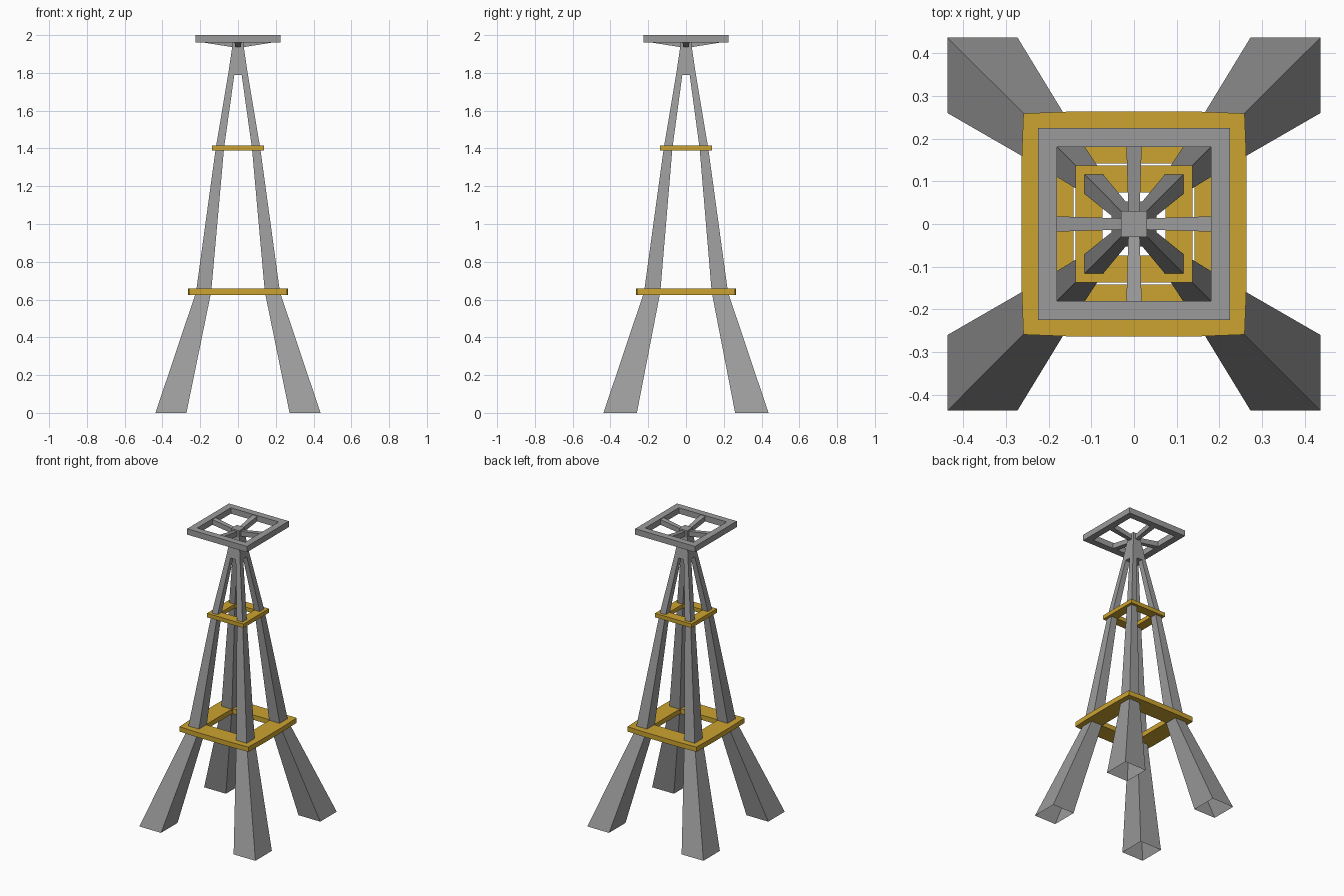
import bpy, bmesh

if "Cube" in bpy.data.objects:
    bpy.data.objects.remove(bpy.data.objects["Cube"])


def material(name, rgb):
    m = bpy.data.materials.new(name)
    m.diffuse_color = (*rgb, 1)
    m.use_nodes = True
    m.node_tree.nodes["Principled BSDF"].inputs["Base Color"].default_value = m.diffuse_color
    return m


GREY = material("steel grey", (0.33, 0.33, 0.33))
YELLOW = material("platform yellow", (0.60, 0.37, 0.03))


def finish(bm, name, mat):
    me = bpy.data.meshes.new(name)
    bmesh.ops.recalc_face_normals(bm, faces=bm.faces[:])
    bm.to_mesh(me)
    bm.free()
    me.materials.append(mat)
    ob = bpy.data.objects.new(name, me)
    bpy.context.collection.objects.link(ob)
    return ob


def loft(name, loops, mat, cap_start=True, cap_end=True, closed=False):
    """Skin a list of equal-length point loops."""
    bm = bmesh.new()
    rows = [[bm.verts.new(p) for p in lp] for lp in loops]
    pairs = list(zip(rows, rows[1:])) + ([(rows[-1], rows[0])] if closed else [])
    for a, b in pairs:
        for i in range(len(a)):
            j = (i + 1) % len(a)
            bm.faces.new((a[i], a[j], b[j], b[i]))
    if cap_start and not closed:
        bm.faces.new(rows[0])
    if cap_end and not closed:
        bm.faces.new(rows[-1])
    return finish(bm, name, mat)


def rect(x0, x1, y0, y1, z):
    return [(x0, y0, z), (x1, y0, z), (x1, y1, z), (x0, y1, z)]


def ring_loop(corner, mid, z):
    """Square outline whose sides bulge to mid at their middle."""
    c, m, h = corner, mid, corner * 0.5
    return [(-c, -c, z), (-h, -m, z), (h, -m, z), (c, -c, z), (m, -h, z), (m, h, z),
            (c, c, z), (h, m, z), (-h, m, z), (-c, c, z), (-m, h, z), (-m, -h, z)]


def frame(name, outer, mid, inner, z0, z1, mat):
    loft(name, [ring_loop(outer, mid, z0), ring_loop(outer, mid, z1),
                ring_loop(inner, inner, z1), ring_loop(inner, inner, z0)],
         mat, closed=True)


# four bent, tapering legs: z, outer, inner x, inner y (open at the foot)
SECTIONS = [(0, 0.437, 0.273, 0.260), (0.64, 0.222, 0.142, 0.136),
            (1.40, 0.118, 0.074, 0.072), (1.80, 0.051, 0.018, 0.018)]
for sx, xn in ((-1, "left"), (1, "right")):
    for sy, yn in ((-1, "front"), (1, "back")):
        loops = [rect(sx * ix, sx * o, sy * iy, sy * o, z) for z, o, ix, iy in SECTIONS]
        loft(f"{yn}_{xn}_leg", loops, GREY, cap_start=False)

# solid mast head where the legs merge
loft("mast_head", [rect(-w, w, -w, w, z) for z, w in
                   ((1.79, 0.0525), (1.935, 0.031), (1.98, 0.031))], GREY)

# yellow platforms
frame("lower_platform", 0.259, 0.264, 0.142, 0.625, 0.658, YELLOW)
frame("upper_platform", 0.137, 0.137, 0.074, 1.388, 1.415, YELLOW)

# square top frame with four sloping arms
frame("top_frame", 0.225, 0.225, 0.18, 1.96, 2.0, GREY)
for dx, dy, n in ((1, 0, "right"), (-1, 0, "left"), (0, 1, "back"), (0, -1, "front")):
    loops = []
    for r, w, z0, z1 in ((0.02, 0.013, 1.935, 1.968), (0.185, 0.018, 1.961, 1.996)):
        loops.append([(dx * r - dy * s * w, dy * r + dx * s * w, z)
                      for s, z in ((-1, z0), (1, z0), (1, z1), (-1, z1))])
    loft(f"{n}_arm", loops, GREY)
